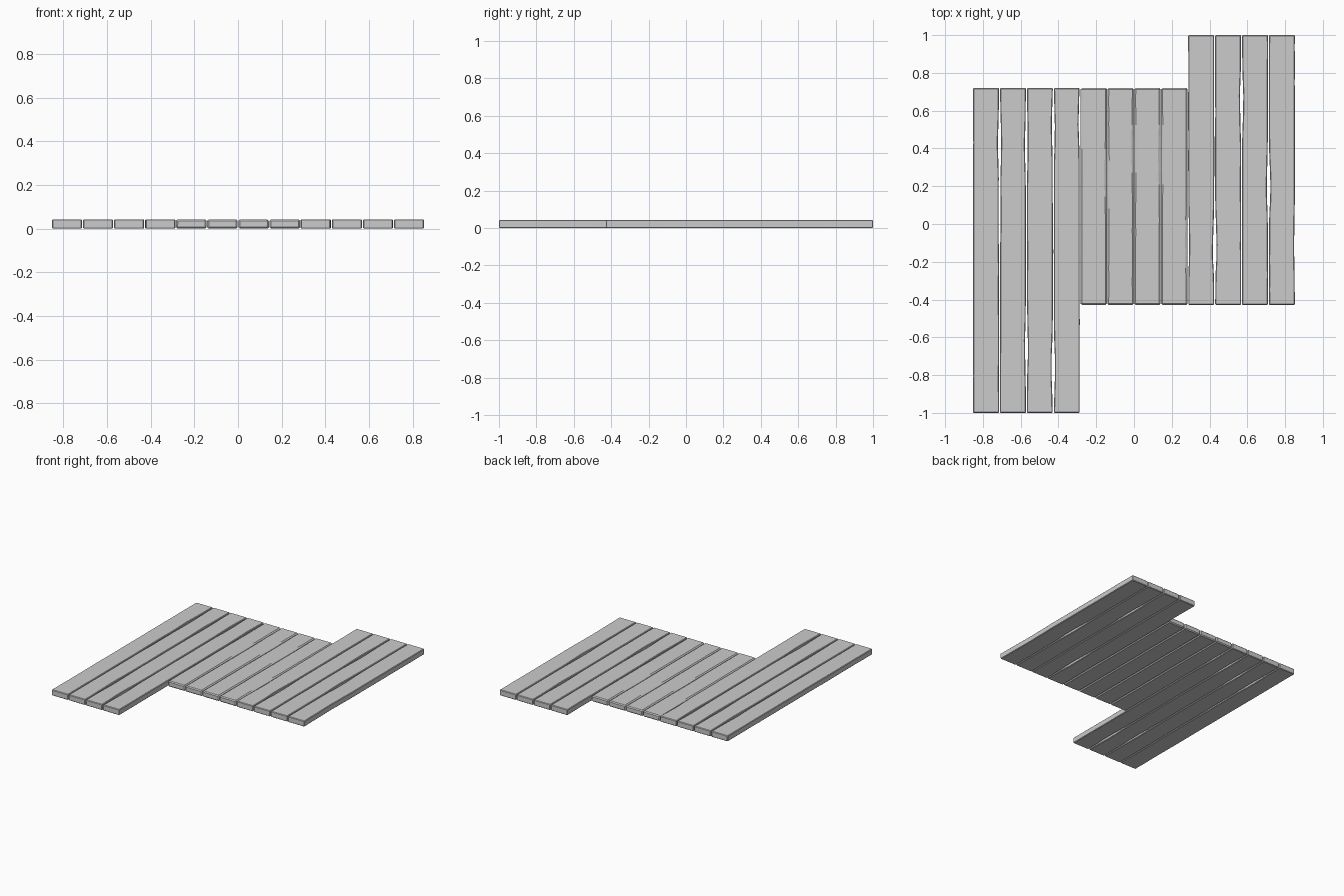
import bpy, bmesh, math, random

if "Cube" in bpy.data.objects:
    bpy.data.objects.remove(bpy.data.objects["Cube"])

random.seed(4)
PITCH = 0.1424
LEFT = -6 * PITCH
TOP = 0.043

# Worn hollows along each joint: joint number -> (y centre, depth)
HOLLOWS = {1: [(0.42, 0.006), (0.05, 0.003)], 2: [(0.42, 0.005), (-0.65, 0.005)],
           3: [(0.5, 0.005), (-0.75, 0.007)], 4: [(0.55, 0.006)],
           5: [(0.25, 0.005)], 6: [(0.4, 0.005)], 7: [(0.35, 0.006)],
           8: [(-0.1, 0.005)], 9: [(-0.12, 0.007)], 10: [(0.65, 0.006)],
           11: [(0.2, 0.007)], 12: [(-0.1, 0.004)]}


def wear(joint, y):
    """Inward offset of a plank edge at a given y."""
    return sum(d * math.exp(-((y - c) / 0.14) ** 2)
               for c, d in HOLLOWS.get(joint, []))


def plank(name, index, y0, y1, gap, chamfer, tight):
    """Loft a chamfered section along y, with chamfered ends and worn sides."""
    x0 = LEFT + index * PITCH + gap
    x1 = LEFT + (index + 1) * PITCH - gap
    n = 18
    stations = [(y0, chamfer)]
    a, b = y0 + chamfer, y1 - chamfer
    stations += [(a + (b - a) * i / n, 0) for i in range(n + 1)]
    stations.append((y1, chamfer))
    bm = bmesh.new()
    rings = []
    for y, inset in stations:
        jl, jr = random.uniform(0, 0.0015), random.uniform(0, 0.0015)
        wl = wear(index, y) + jl
        wr = wear(index + 1, y) + jr
        # tight planks are only worn on the upper edge, their sides still meet
        l, r = (x0, x1) if tight else (x0 + wl, x1 - wr)
        cl = chamfer + (wl if tight else 0)
        cr = chamfer + (wr if tight else 0)
        lo, hi, c, s = inset * 0.9, TOP - inset * 0.9, chamfer, inset * 0.05
        m0, m1 = c, TOP - c
        pts = [(l + c + s, lo), (r - c - s, lo), (r - s, m0), (r - s, m1),
               (r - cr - s, hi), (l + cl + s, hi), (l + s, m1), (l + s, m0)]
        if inset:
            pts = [(x, min(max(z, c), TOP - c)) for x, z in pts]
            # the end face is a flat rectangle inset by the chamfer
            pts = [(min(max(x, l + c), r - c), z) for x, z in pts]
            pts = [pts[0], pts[1], pts[3], pts[5]]
        rings.append([bm.verts.new((x, y, z)) for x, z in pts])
    # long sides
    for p, q in zip(rings[1:-2], rings[2:-1]):
        for i in range(8):
            j = (i + 1) % 8
            bm.faces.new((p[i], p[j], q[j], q[i]))
    # chamfered ends joining the octagon to the end rectangle
    for e, o in ((rings[0], rings[1]), (rings[-1], rings[-2])):
        bm.faces.new(e)
        for k in range(4):
            m = (k + 1) % 4
            bm.faces.new((e[k], e[m], o[2 * m], o[2 * k + 1]))
            bm.faces.new((e[k], o[2 * k + 1], o[2 * k]))
    bmesh.ops.recalc_face_normals(bm, faces=bm.faces)
    me = bpy.data.meshes.new(name)
    bm.to_mesh(me)
    bm.free()
    ob = bpy.data.objects.new(name, me)
    bpy.context.collection.objects.link(ob)


# Three groups of four planks, stepped along y
for i in range(4):
    plank(f"left_plank_{i + 1}", i, -1.0, 0.72, 0.002, 0.004, False)
    plank(f"middle_plank_{i + 1}", i + 4, -0.428, 0.72, 0.0012, 0.007, True)
    plank(f"right_plank_{i + 1}", i + 8, -0.428, 1.0, 0.002, 0.004, False)
